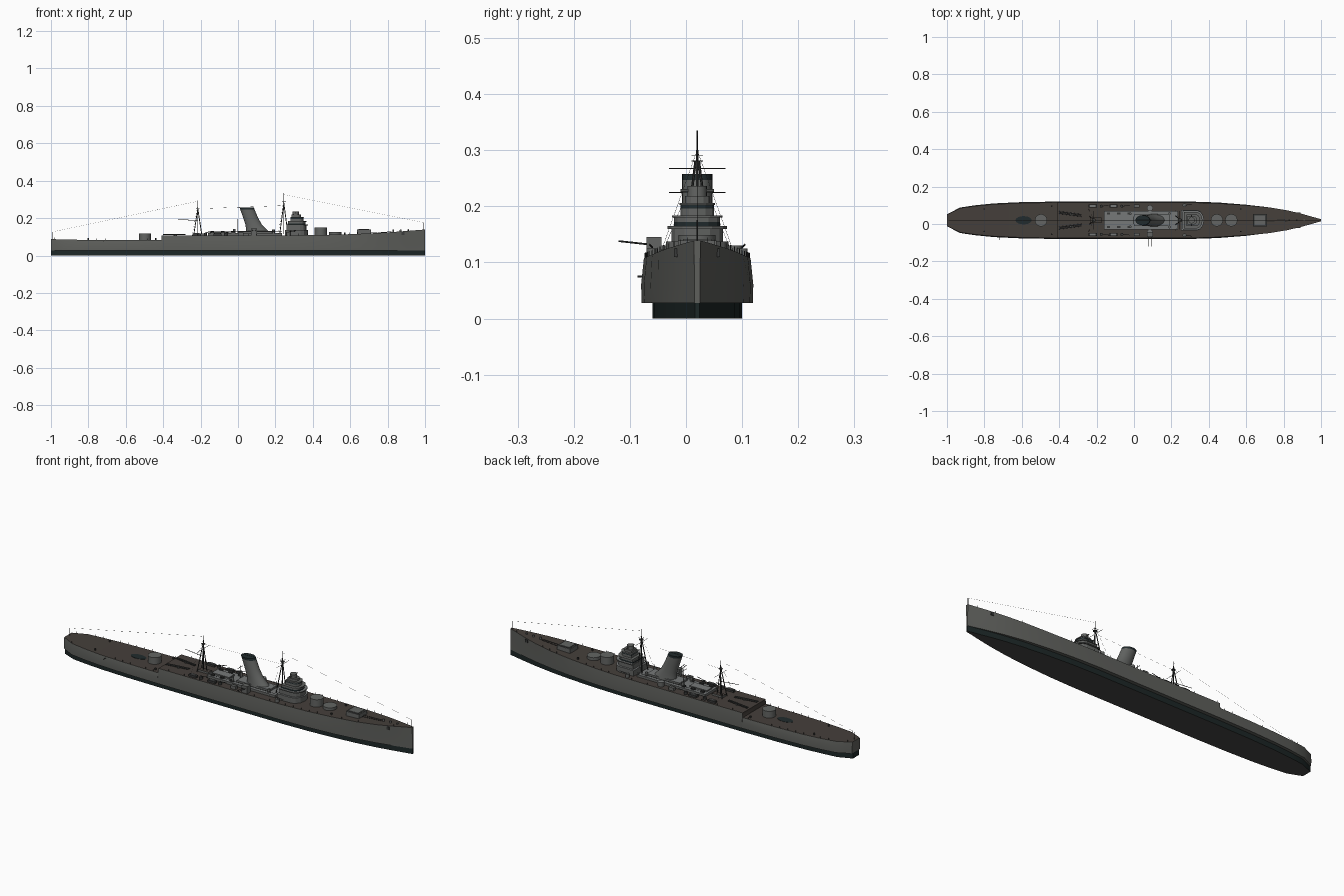
import bpy, bmesh, math
from mathutils import Vector

if "Cube" in bpy.data.objects:
    bpy.data.objects.remove(bpy.data.objects["Cube"], do_unlink=True)

CY = 0.02  # centreline of the ship


def paint(name, r, g, b):
    m = bpy.data.materials.new(name)
    m.use_nodes = True
    m.diffuse_color = (r, g, b, 1)
    m.node_tree.nodes["Principled BSDF"].inputs["Base Color"].default_value = (r, g, b, 1)
    return m


HULL = paint("hull grey", 0.112, 0.115, 0.106)
WOOD = paint("deck brown", 0.06, 0.05, 0.043)
BOOT = paint("boot black", 0.012, 0.02, 0.02)
KEEL = paint("bottom grey", 0.06, 0.06, 0.058)
GREY = paint("superstructure grey", 0.125, 0.13, 0.125)
PALE = paint("pale deck grey", 0.18, 0.19, 0.19)
DARK = paint("dark fittings", 0.04, 0.042, 0.041)
CAP = paint("funnel cap", 0.015, 0.024, 0.026)


def finish(bm, name, *mats, smooth=False):
    bmesh.ops.recalc_face_normals(bm, faces=bm.faces)
    me = bpy.data.meshes.new(name)
    bm.to_mesh(me)
    bm.free()
    for m in mats:
        me.materials.append(m)
    ob = bpy.data.objects.new(name, me)
    ob.location.y = CY
    bpy.context.collection.objects.link(ob)
    if smooth:
        bpy.context.view_layer.objects.active = ob
        bpy.ops.object.select_all(action='DESELECT')
        ob.select_set(True)
        bpy.ops.object.shade_smooth_by_angle(angle=math.radians(35))
    return ob


def loft(rings):
    """Closed skin through equally sized rings of points."""
    bm = bmesh.new()
    rows = [[bm.verts.new(p) for p in ring] for ring in rings]
    n = len(rows[0])
    for a, b in zip(rows, rows[1:]):
        for i in range(n):
            bm.faces.new((a[i], a[(i + 1) % n], b[(i + 1) % n], b[i]))
    bm.faces.new(rows[0])
    bm.faces.new(rows[-1])
    return bm


def oval(x, y, z, rx, ry, n=24):
    return [(x + rx * math.cos(2 * math.pi * i / n), y + ry * math.sin(2 * math.pi * i / n), z)
            for i in range(n)]


def prism(name, outline, z0, z1, mat, roof=None, smooth=False):
    """Upright block with its own roof colour."""
    ob = finish(loft([[(x, y, z) for x, y in outline] for z in (z0, z1)]),
                name, mat, roof or mat, smooth=smooth)
    for f in ob.data.polygons:
        f.material_index = int(f.normal.z > 0.5)


def box(name, x0, x1, y0, y1, z0, z1, mat=GREY, roof=None):
    prism(name, [(x0, y0), (x1, y0), (x1, y1), (x0, y1)], z0, z1, mat, roof)


def drum(name, x, y, r, z0, z1, mat=GREY, roof=None, ry=None):
    prism(name, [p[:2] for p in oval(x, y, 0, r, ry or r)], z0, z1, mat, roof, True)


def rods(name, lines, r, mat=DARK, sides=6):
    """Thin straight bars, each given by its two ends."""
    bm = bmesh.new()
    for a, b in lines:
        a, b = Vector(a), Vector(b)
        turn = (b - a).to_track_quat('Z', 'Y').to_matrix().to_4x4()
        turn.translation = (a + b) / 2
        bmesh.ops.create_cone(bm, cap_ends=True, segments=sides, radius1=r, radius2=r,
                              depth=(b - a).length, matrix=turn)
    return finish(bm, name, mat)


# Hull: x, half width, deck height
stations = [(-1, .032, .088), (-.975, .045, .087), (-.93, .068, .086), (-.85, .08, .084),
            (-.75, .09, .083), (-.6, .097, .083), (-.41, .1, .083), (-.409, .1, .107),
            (0, .1, .107), (.3, .1, .108), (.45, .095, .11), (.6, .083, .114),
            (.72, .068, .119), (.82, .05, .125), (.9, .031, .131), (.96, .015, .136), (1, .005, .139)]


def flare(x):
    return .95 + max(0, x - .55) * .4


def hull_ring(x, w, top):
    half = [(w * .99, .028), (w, .06), (w * flare(x), top)]
    return [(x, y, z) for y, z in half] + [(x, -y, z) for y, z in reversed(half)]


hull = finish(loft([hull_ring(*s) for s in stations]), "hull", HULL, WOOD, smooth=True)
for f in hull.data.polygons:
    step = abs(f.center.x + .41) < .002 and f.center.z > .08
    f.material_index = int((f.normal.z > 0.7 and f.center.z > .07) or step)
lower = finish(loft([[(x, s * w * .8, z) for s, z in ((1, 0), (1, .029), (-1, .029), (-1, 0))]
                     for x, w, top in stations]), "lower_hull", BOOT, KEEL, smooth=True)
for f in lower.data.polygons:
    f.material_index = int(f.normal.z < -.5)


def deck_at(x):
    for (xa, wa, za), (xb, wb, zb) in zip(stations, stations[1:]):
        if xa <= x <= xb:
            t = (x - xa) / (xb - xa)
            return wa + (wb - wa) * t, za + (zb - za) * t


# Drums and deck fittings
drum("aft_drum", -.497, 0, .033, .08, .118)
drum("forward_drum_high", .443, 0, .033, .1, .149)
drum("forward_drum_low", .52, 0, .033, .1, .127)
drum("aft_opening", -.59, 0, .043, .08, .0842, CAP, ry=.022)
box("bow_house", .635, .71, -.034, .034, .11, .139)
box("bow_house_rim", .637, .708, -.032, .032, .138, .1395, DARK)
box("bow_house_roof", .645, .7, -.025, .025, .139, .1415)
rods("anchor_chains", [((.71, s * .008, .121), (.82, s * .005, .127)) for s in (-1, 1)], .0013)
for x in (.83, .87, .91):
    drum("capstan", x, 0, .005, .12, .138)
for s in (-1, 1):
    box("anchor", .875, .89, s * .037 - .004, s * .037 + .004, .11, .125, DARK)

# Midship deckhouses
box("main_deckhouse", -.16, .235, -.05, .05, .1, .12, GREY, PALE)
box("aft_deckhouse", -.15, -.05, -.022, .022, .12, .127, GREY, PALE)
box("funnel_house", 0, .19, -.032, .032, .12, .13, GREY, PALE)
box("aft_control_house", -.235, -.175, -.014, .014, .1, .117, GREY, WOOD)
for x in (-.145, -.09, -.035):
    box("skylight", x, x + .018, -.042, -.03, .12, .128, DARK)
    box("skylight", x, x + .018, .03, .042, .12, .128, DARK)
for s in (-1, 1):
    drum("searchlight_base", .085, s * .065, .016, .105, .13, GREY, PALE)
    drum("vent", -.02, s * .035, .007, .12, .143)
    drum("vent", .19, s * .036, .007, .12, .138)
    rods("deckhouse_rail", [((-.16, s * .05, .13), (.235, s * .05, .13))], .0006, sides=4)

# Funnel with dark cap
sections = [(.12, .107, .065, .034), (.14, .098, .055, .031), (.165, .084, .044, .028),
            (.2, .068, .04, .027), (.247, .05, .038, .027), (.258, .046, .038, .027)]
funnel = finish(loft([oval(x, 0, z, rx, ry) for z, x, rx, ry in sections]), "funnel",
                GREY, CAP, smooth=True)
for f in funnel.data.polygons:
    f.material_index = int(f.center.z > .25)
rods("steam_pipe", [((-.002, 0, .12), (-.002, 0, .195)), ((-.002, -.02, .185), (-.002, .02, .185))], .0013)


# Bridge: stacked tiers with rounded fronts
def tier(name, x0, x1, w, z0, z1, mat=GREY, roof=GREY):
    r = w * .75
    front = [(x1 - r + r * math.cos(a), w * math.sin(a))
             for a in [math.radians(d) for d in range(-90, 91, 30)]]
    prism(name, [(x0, -w)] + front + [(x0, w)], z0, z1, mat, roof)


tier("bridge_base", .25, .375, .056, .1, .137, GREY, PALE)
tier("bridge_lower", .26, .367, .046, .137, .162)
tier("bridge_lower_wing", .262, .375, .053, .16, .165, GREY, PALE)
tier("bridge_lower_windows", .264, .361, .041, .165, .172, CAP)
tier("bridge_middle", .268, .36, .041, .172, .18)
tier("bridge_middle_wing", .268, .366, .045, .18, .184)
tier("bridge_upper", .282, .35, .03, .184, .196)
tier("bridge_upper_windows", .282, .35, .03, .196, .202, CAP)
tier("bridge_upper_roof", .28, .353, .032, .202, .206)
tier("bridge_top", .287, .338, .022, .206, .218)
drum("director", .308, 0, .017, .218, .236)
rods("rangefinder", [((.308, -.03, .228), (.308, .03, .228))], .003, GREY)


# Tripod masts
def mast(name, x, base, head, top, yard, spread):
    rods(name + "_legs", [((x, 0, base), (x, 0, head))] +
         [((x - .022, s * spread, base), (x, s * .003, head - .02)) for s in (-1, 1)] +
         [((x + .022, 0, base), (x, 0, head - .02))], .0023)
    rods(name + "_pole", [((x, 0, head), (x, 0, top))], .001)
    rods(name + "_yard", [((x, -.05, yard), (x, .05, yard))], .0009)
    drum(name + "_top", x, 0, .01, head - .02, head - .018, DARK)
    rods(name + "_shrouds", [((x - .03, s * .066, base), (x, 0, head)) for s in (-1, 1)], .0003, sides=4)


mast("fore_mast", .245, .115, .3, .335, .267, .024)
mast("aft_mast", -.215, .107, .27, .293, .225, .02)
rods("lookout_rail", [((.245 + .01 * a, .01 * b, .29), (.245 + .01 * b, -.01 * a, .29))
                      for a, b in ((1, 1), (1, -1), (-1, -1), (-1, 1))], .0007)
rods("cargo_boom", [((-.215, 0, .185), (-.32, 0, .195))], .0014)

# Tubes, boats and light guns on both sides
for s in (-1, 1):
    rods("deck_tubes", [((-.4, s * (.046 - o), .112), (-.28, s * (.03 - o), .112))
                        for o in (0, .009)], .0028, DARK, 8)
    drum("tube_mount", -.335, s * .033, .009, .1, .11, GREY)
    for x in (-.22, -.11):
        box("boat", x - .022, x + .022, s * .076 - .009, s * .076 + .009, .107, .117, DARK)
        box("boat_cover", x - .014, x + .014, s * .076 - .005, s * .076 + .005, .117, .121, PALE)
        drum("light_gun_base", x + .045, s * .075, .008, .105, .12, DARK)
        rods("light_gun", [((x + .045, s * .075, .122), (x + .085, s * .079, .127))], .0016)
    box("side_locker", 0, .03, s * .075 - .008, s * .075 + .008, .107, .123)
    drum("bridge_gun_base", .27, s * .08, .01, .105, .125)
    rods("bridge_gun", [((.27, s * .08, .127), (.31, s * .085, .132))], .0016)

# Heavy side gun trained outboard
box("side_gun_shield", .07, .102, -.09, -.064, .107, .145)
rods("side_gun_barrels", [((x, -.085, .132), (x, -.14, .138)) for x in (.08, .092)], .0016)
rods("side_boom", [((-.72, -.088, .075), (-.72, -.106, .075))], .0016)

# Railings, bollards, flag poles and rigging
posts = []
for s in (-1, 1):
    for i in range(44):
        x = -.98 + i * .045
        w, z = deck_at(x)
        posts.append(((x, s * w * flare(x) * .98, z), (x, s * w * flare(x) * .98, z + .009)))
rods("rail_posts", posts, .0006, sides=4)
rods("flag_poles", [((-.99, 0, .085), (-.99, 0, .127)), ((.994, 0, .137), (.994, 0, .176))], .0012)
for x, y in ((-.8, .06), (-.44, .075), (.57, .06)):
    for s in (-1, 1):
        w, z = deck_at(x)
        drum("bollard", x, s * y, .004, z - .005, z + .01, DARK)
rods("rigging", [((-.99, 0, .127), (-.215, 0, .29)), ((-.215, 0, .25), (.245, 0, .267)),
                 ((.245, 0, .326), (.994, 0, .176))], .0003, sides=4)
